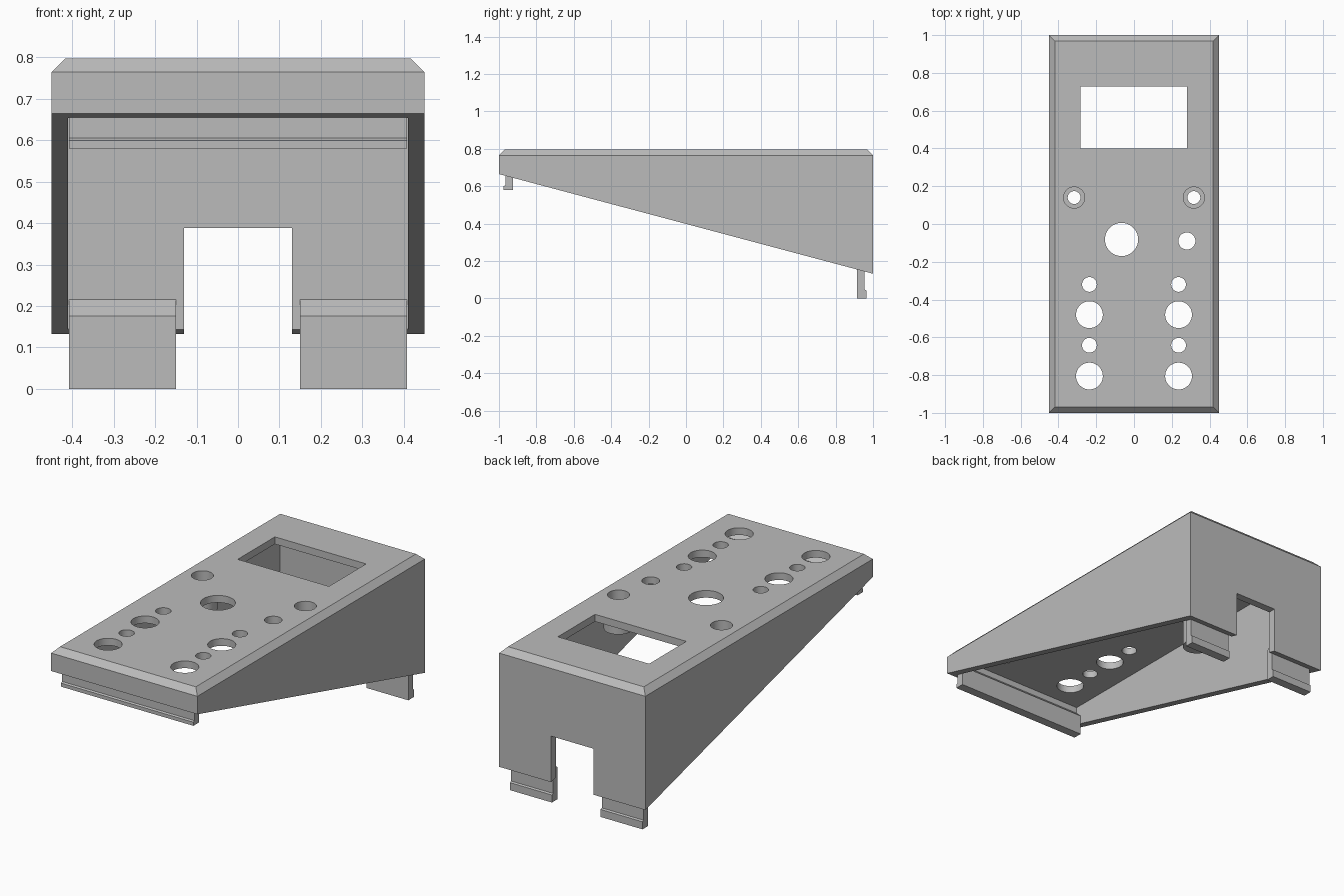
import bpy
import bmesh

if "Cube" in bpy.data.objects:
    bpy.data.objects.remove(bpy.data.objects["Cube"], do_unlink=True)

grey = bpy.data.materials.new("plain grey")
grey.use_nodes = True
grey.diffuse_color = (0.5, 0.5, 0.5, 1)
grey.node_tree.nodes["Principled BSDF"].inputs["Base Color"].default_value = (0.5, 0.5, 0.5, 1)


def make(name, bm):
    bmesh.ops.recalc_face_normals(bm, faces=bm.faces)
    mesh = bpy.data.meshes.new(name)
    bm.to_mesh(mesh)
    bm.free()
    mesh.materials.append(grey)
    ob = bpy.data.objects.new(name, mesh)
    bpy.context.collection.objects.link(ob)
    return ob


def loft(name, rings):
    """Join equal-sized rings of points and cap both ends."""
    bm = bmesh.new()
    loops = [[bm.verts.new(p) for p in ring] for ring in rings]
    n = len(loops[0])
    for a, b in zip(loops, loops[1:]):
        for i in range(n):
            j = (i + 1) % n
            bm.faces.new((a[i], a[j], b[j], b[i]))
    bm.faces.new(loops[0][::-1])
    bm.faces.new(loops[-1])
    return make(name, bm)


def prism(name, profile, x0, x1):
    return loft(name, [[(x, y, z) for y, z in profile] for x in (x0, x1)])


def box(name, x0, x1, y0, y1, z0, z1):
    return prism(name, [(y0, z0), (y1, z0), (y1, z1), (y0, z1)], x0, x1)


def cylinder(name, x, y, r, z0, z1):
    bm = bmesh.new()
    bmesh.ops.create_cone(bm, cap_ends=True, segments=48, radius1=r, radius2=r, depth=z1 - z0)
    bmesh.ops.translate(bm, verts=bm.verts, vec=(x, y, (z0 + z1) / 2))
    return make(name, bm)


def boolean(target, tool, operation="DIFFERENCE"):
    mod = target.modifiers.new("boolean", "BOOLEAN")
    mod.operation = operation
    mod.solver = "EXACT"
    mod.object = tool
    bpy.context.view_layer.objects.active = target
    bpy.ops.object.modifier_apply(modifier=mod.name)
    bpy.data.objects.remove(tool, do_unlink=True)


def rect(w, d, front_z, back_z):
    return [(-w, -d, front_z), (w, -d, front_z), (w, d, back_z), (-w, d, back_z)]


# Wedge case with a chamfered top, hollowed from below
TOP, UNDER = 0.797, 0.757
case = loft("case", [rect(0.45, 1, 0.665, 0.132),
                     rect(0.45, 1, 0.765, 0.765),
                     rect(0.418, 0.968, TOP, TOP)])
boolean(case, box("cavity", -0.41, 0.41, -0.96, 0.957, -0.2, UNDER))

# Screw bosses with counterbores
for x in (-0.317, 0.317):
    boolean(case, cylinder("boss", x, 0.14, 0.075, 0.61, 0.78), "UNION")
    boolean(case, cylinder("counterbore", x, 0.14, 0.056, 0.65, 0.9))
    boolean(case, cylinder("screw_hole", x, 0.14, 0.034, 0.5, 0.7))

# Display window and cable notch
boolean(case, box("window", -0.282, 0.28, 0.4, 0.727, 0.7, 0.9))
boolean(case, box("notch", -0.13, 0.13, 0.9, 1.1, -0.1, 0.388))

# Control holes
holes = [(-0.066, -0.082, 0.088), (0.28, -0.09, 0.045)]
for side in (-1, 1):
    for y, r in ((-0.32, 0.039), (-0.48, 0.071), (-0.642, 0.039), (-0.805, 0.071)):
        holes.append((side * 0.236, y, r))
for x, y, r in holes:
    boolean(case, cylinder("hole", x, y, r, 0.7, 0.9))


# Clip tabs: sloped root on the inner wall, small outward lip at the foot
def clip(name, x0, x1, side, wall, foot, lip, root):
    profile = [(wall - 0.042, foot), (wall + 0.008, foot), (wall + 0.008, foot + lip),
               (wall - 0.002, foot + lip + 0.005), (wall - 0.002, root - 0.03),
               (wall + 0.005, root), (wall, root), (wall - 0.042, root - 0.04)]
    prism(name, [(side * y, z) for y, z in profile], x0, x1)


clip("front_clip", -0.408, 0.408, -1, 0.967, 0.58, 0.02, 0.73)
clip("back_clip_left", 0.15, 0.408, 1, 0.957, 0, 0.042, 0.216)
clip("back_clip_right", -0.408, -0.15, 1, 0.957, 0, 0.042, 0.216)

# Smooth the round walls while keeping edges sharp
bpy.ops.object.select_all(action="DESELECT")
case.select_set(True)
bpy.context.view_layer.objects.active = case
bpy.ops.object.shade_smooth_by_angle(angle=0.4)
